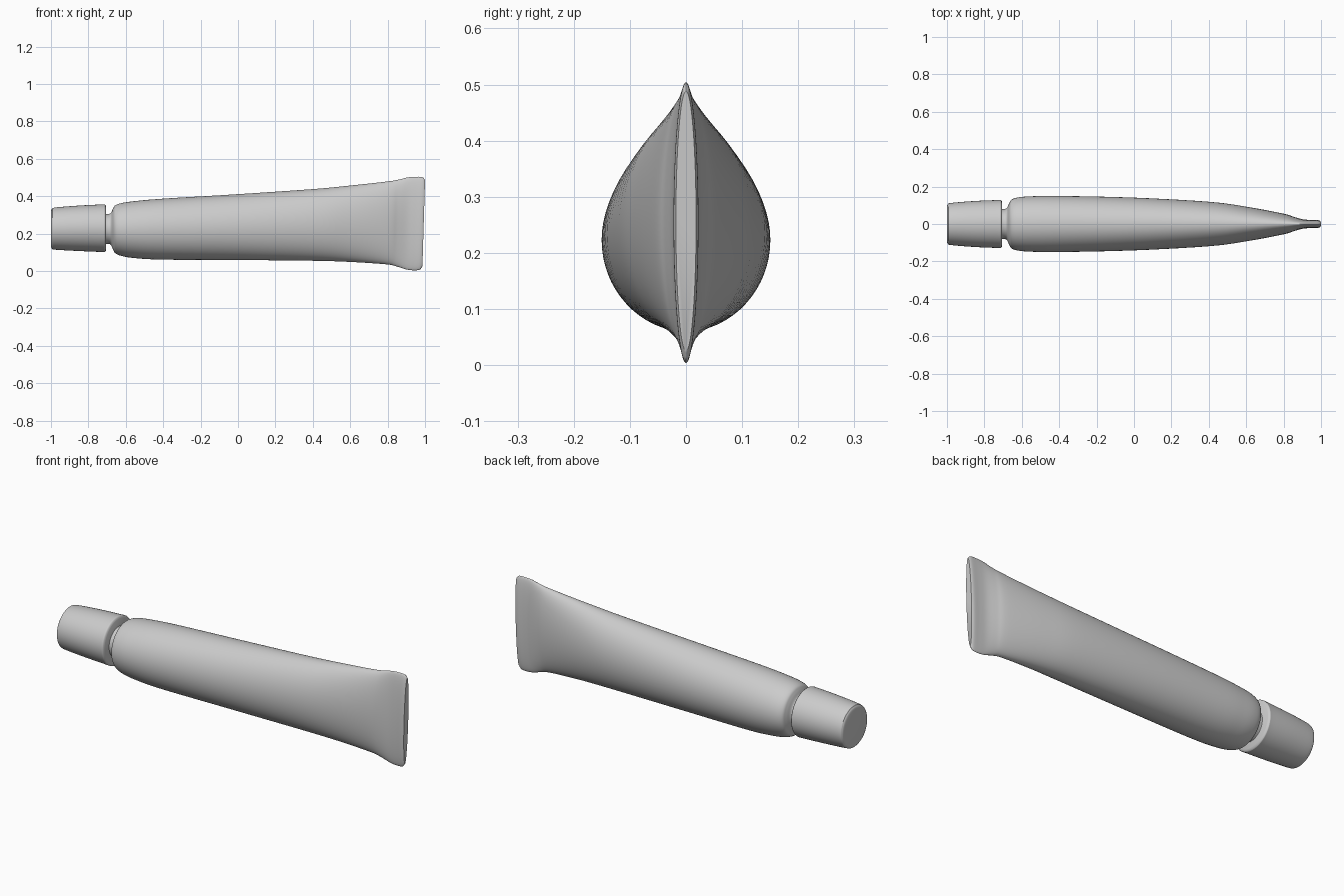
import bpy
import bmesh
import math
from mathutils import Vector

default = bpy.data.objects.get("Cube")
if default:
    bpy.data.objects.remove(default, do_unlink=True)

grey = bpy.data.materials.new("plain grey")
grey.use_nodes = True
colour = (0.6, 0.6, 0.6, 1.0)
grey.diffuse_color = colour
grey.node_tree.nodes["Principled BSDF"].inputs["Base Color"].default_value = colour

SIDES = 64


def refine(stations, steps):
    """Catmull-Rom curve through the stations."""
    pts = [Vector(s) for s in stations]
    pts = [2 * pts[0] - pts[1]] + pts + [2 * pts[-1] - pts[-2]]
    result = []
    for a, b, c, d in zip(pts, pts[1:], pts[2:], pts[3:]):
        for i in range(steps):
            t = i / steps
            result.append(b + (c - a) * t / 2
                          + (2 * a - 5 * b + 4 * c - d) * t * t / 2
                          + (3 * b - a - 3 * c + d) * t ** 3 / 2)
    return result + [pts[-2]]


def loft(name, stations, steps, slant=0.0):
    """Skin oval rings given as x, lowest z, highest z, half depth."""
    bm = bmesh.new()
    rings = []
    for x, low, high, depth in refine(stations, steps):
        mid, half = (low + high) / 2, (high - low) / 2
        lean = slant * max(0.0, x) ** 2
        ring = []
        for k in range(SIDES):
            angle = math.tau * k / SIDES
            z = half * math.sin(angle)
            ring.append(bm.verts.new((x + lean * (z - half), depth * math.cos(angle), mid + z)))
        rings.append(ring)
    for r, s in zip(rings, rings[1:]):
        for k in range(SIDES):
            n = (k + 1) % SIDES
            bm.faces.new((r[k], r[n], s[n], s[k]))
    bm.faces.new(rings[0])
    bm.faces.new(rings[-1])
    bmesh.ops.recalc_face_normals(bm, faces=bm.faces)
    mesh = bpy.data.meshes.new(name)
    bm.to_mesh(mesh)
    bm.free()
    mesh.materials.append(grey)
    obj = bpy.data.objects.new(name, mesh)
    bpy.context.collection.objects.link(obj)
    bpy.ops.object.select_all(action="DESELECT")
    obj.select_set(True)
    bpy.context.view_layer.objects.active = obj
    bpy.ops.object.shade_smooth_by_angle(angle=math.radians(40))


# Screw cap, tapering to its flat end
loft("cap", [
    (-1, .13, .32, .095),
    (-.995, .12, .332, .106),
    (-.975, .114, .34, .113),
    (-.85, .107, .35, .123),
    (-.73, .102, .356, .128),
    (-.712, .102, .356, .128),
    (-.705, .112, .346, .118),
], 4)

# Neck, rounded shoulder and squeezed body ending in a flat crimp
loft("tube_body", [
    (-.72, .14, .31, .085),
    (-.7, .145, .305, .08),
    (-.68, .14, .31, .085),
    (-.668, .115, .335, .11),
    (-.655, .094, .352, .13),
    (-.62, .08, .364, .142),
    (-.55, .069, .374, .148),
    (-.4, .061, .387, .15),
    (0, .059, .411, .141),
    (.4, .055, .438, .119),
    (.6, .049, .457, .093),
    (.8, .036, .479, .056),
    (.86, .024, .489, .038),
    (.91, .009, .501, .025),
    (.95, .004, .504, .022),
    (.985, .007, .502, .022),
    (1, .025, .488, .018),
], 5, slant=.03)
